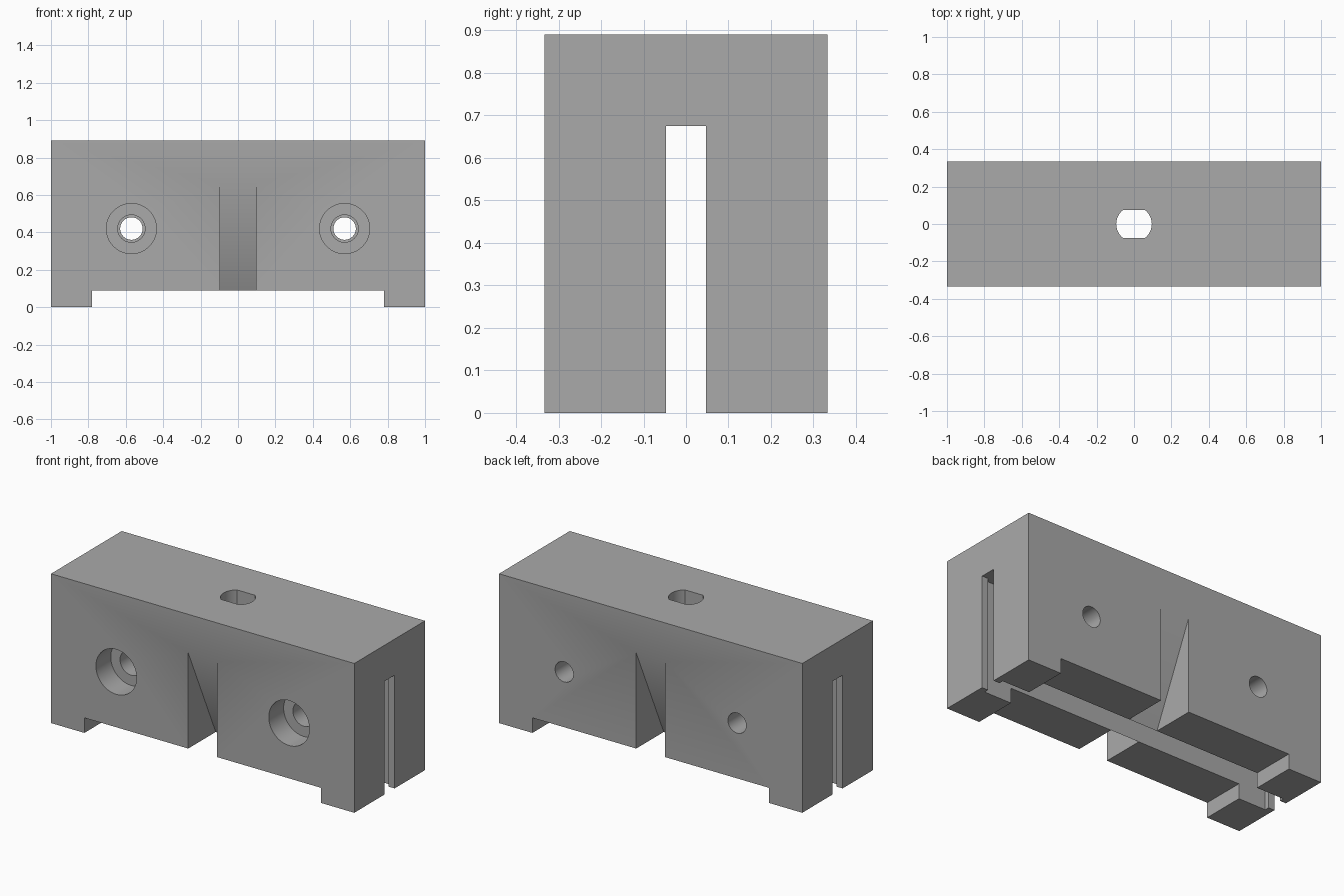
import bpy, bmesh, math
from mathutils import Vector

if "Cube" in bpy.data.objects:
    bpy.data.objects.remove(bpy.data.objects["Cube"], do_unlink=True)

HALF_Y, TOP = 0.333, 0.89
SLOT = 0.074          # half width of the inner slot and the top hole
GROOVE = 0.095        # half width of the centre grooves


def prism(name, outline, direction):
    """Closed prism: an outline of points swept along a direction."""
    bm = bmesh.new()
    face = bm.faces.new([bm.verts.new(p) for p in outline])
    swept = bmesh.ops.extrude_face_region(bm, geom=[face])
    verts = [v for v in swept["geom"] if isinstance(v, bmesh.types.BMVert)]
    bmesh.ops.translate(bm, verts=verts, vec=Vector(direction))
    bmesh.ops.recalc_face_normals(bm, faces=bm.faces[:])
    mesh = bpy.data.meshes.new(name)
    bm.to_mesh(mesh)
    bm.free()
    obj = bpy.data.objects.new(name, mesh)
    bpy.context.collection.objects.link(obj)
    return obj


def box(name, half_x, half_y, z0, z1):
    outline = [(sx * half_x, sy * half_y, z0)
               for sx, sy in ((-1, -1), (1, -1), (1, 1), (-1, 1))]
    return prism(name, outline, (0, 0, z1 - z0))


def bore(name, x, radius, y0, y1, sides=64):
    outline = [(x + radius * math.cos(t), y0, 0.42 + radius * math.sin(t))
               for t in (math.tau * i / sides for i in range(sides))]
    return prism(name, outline, (0, y1 - y0, 0))


# Solid block
block = box("clamp_block", 1, HALF_Y, 0, TOP)

# Gap between the feet, the end slot and the wider inner slot
cutters = [
    box("foot_gap", 0.78, 0.5, -0.1, 0.09),
    box("end_slot", 1.1, 0.047, -0.1, 0.675),
    box("inner_slot", 0.96, SLOT, -0.1, 0.675),
]

# Top hole: round with two flat sides
corner = math.asin(SLOT / GROOVE)
arc = [corner * (i / 12 - 1) for i in range(25)]
outline = [(GROOVE * math.cos(a + turn), GROOVE * math.sin(a + turn), 0.3)
           for turn in (0, math.pi) for a in arc]
cutters.append(prism("top_hole", outline, (0, 0, 1)))

# Sloping grooves, deepest at the bottom, on front and back
slope = (HALF_Y - SLOT) / (0.66 - 0.09)
for side in (-1, 1):
    wedge = [(-GROOVE, side * y, z) for y, z in
             ((0.4, 0.66 + (0.4 - HALF_Y) / slope), (0.4, -0.1),
              (SLOT - 0.19 * slope, -0.1))]
    cutters.append(prism("sloping_groove", wedge, (2 * GROOVE, 0, 0)))

# Screw holes with counterbores on the front
for x in (-0.57, 0.57):
    cutters += [bore("counterbore", x, 0.134, -0.5, -0.193),
                bore("clearance_hole", x, 0.073, -0.3, 0),
                bore("screw_hole", x, 0.06, -0.03, 0.5)]

# Cut the block
bpy.context.view_layer.objects.active = block
for cutter in cutters:
    cutter.hide_render = True
    mod = block.modifiers.new("cut", "BOOLEAN")
    mod.operation = "DIFFERENCE"
    mod.solver = "EXACT"
    mod.object = cutter
    bpy.ops.object.modifier_apply(modifier=mod.name)
    bpy.data.objects.remove(cutter, do_unlink=True)

# Plain grey finish
grey = bpy.data.materials.new("plain_grey")
grey.use_nodes = True
colour = (0.4, 0.4, 0.4, 1)
grey.diffuse_color = colour
grey.node_tree.nodes["Principled BSDF"].inputs["Base Color"].default_value = colour
block.data.materials.clear()
block.data.materials.append(grey)

bpy.ops.object.select_all(action="DESELECT")
block.select_set(True)
bpy.ops.object.shade_smooth_by_angle(angle=math.radians(30))
